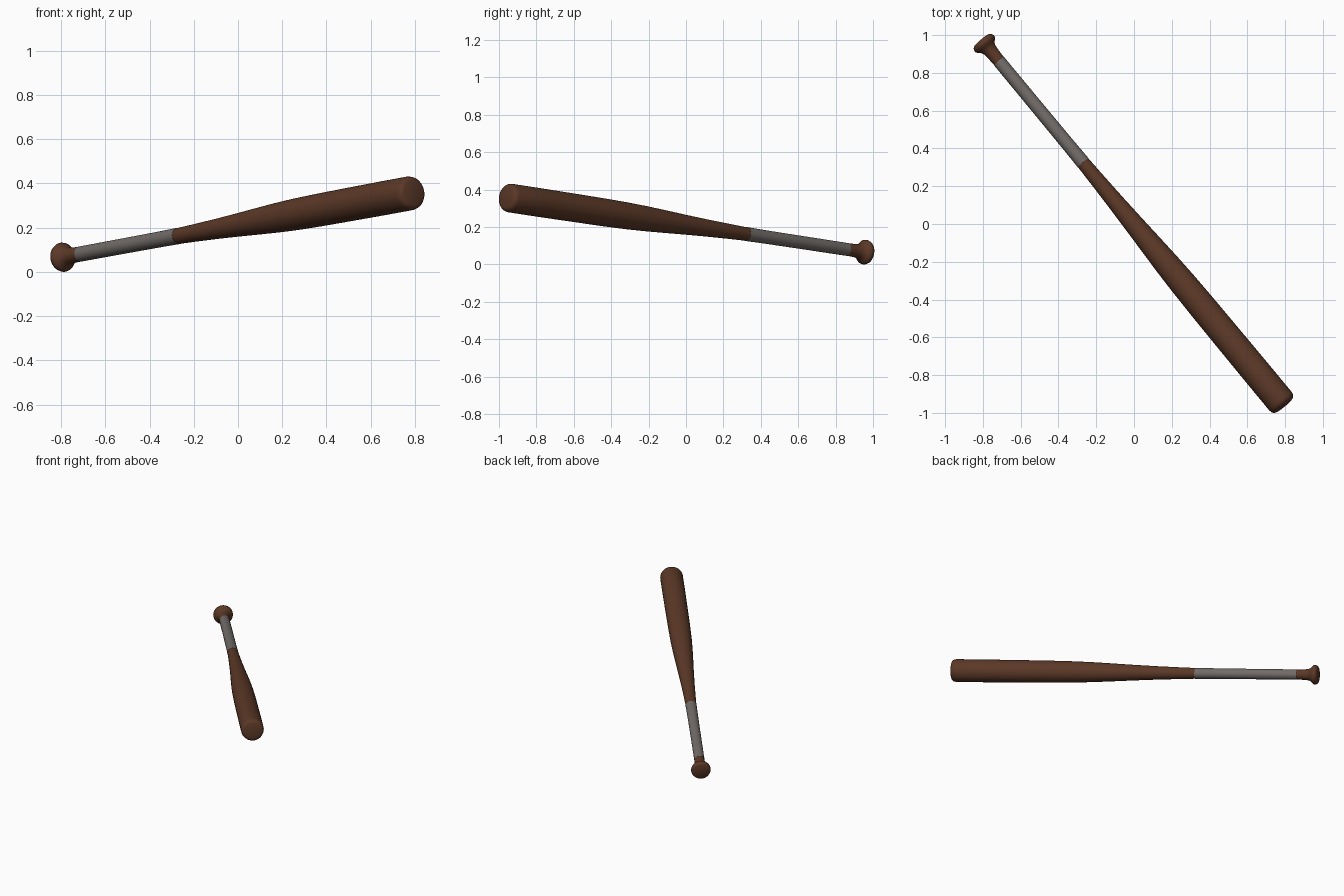
import bpy, bmesh, math
from mathutils import Vector

if "Cube" in bpy.data.objects:
    bpy.data.objects.remove(bpy.data.objects["Cube"])

SEGMENTS = 48
START = Vector((-0.793, 0.957, 0.066))            # centre of the knob
AXIS = Vector((1.58, -1.909, 0.291)).normalized()  # knob to barrel tip
TURN = AXIS.to_track_quat('Z', 'Y')


def material(name, rgb):
    m = bpy.data.materials.new(name)
    m.diffuse_color = (*rgb, 1)
    m.use_nodes = True
    m.node_tree.nodes["Principled BSDF"].inputs["Base Color"].default_value = m.diffuse_color
    return m


def lathe(name, profile, mat):
    """Spin (distance along axis, radius) points around the bat axis."""
    bm = bmesh.new()
    rings = []
    for t, r in profile:
        if r == 0:
            rings.append([bm.verts.new((0, 0, t))])
        else:
            rings.append([bm.verts.new((r * math.cos(a), r * math.sin(a), t))
                          for a in (2 * math.pi * i / SEGMENTS for i in range(SEGMENTS))])
    for a, b in zip(rings, rings[1:]):
        for i in range(SEGMENTS):
            j = (i + 1) % SEGMENTS
            if len(a) == 1:
                bm.faces.new((a[0], b[j], b[i]))
            elif len(b) == 1:
                bm.faces.new((a[i], a[j], b[0]))
            else:
                bm.faces.new((a[i], a[j], b[j], b[i]))
    bmesh.ops.recalc_face_normals(bm, faces=bm.faces)
    mesh = bpy.data.meshes.new(name)
    bm.to_mesh(mesh)
    bm.free()
    mesh.materials.append(mat)
    ob = bpy.data.objects.new(name, mesh)
    bpy.context.collection.objects.link(ob)
    ob.rotation_mode = 'QUATERNION'
    ob.rotation_quaternion = TURN
    ob.location = START
    bpy.ops.object.select_all(action='DESELECT')
    ob.select_set(True)
    bpy.context.view_layer.objects.active = ob
    bpy.ops.object.shade_smooth_by_angle(angle=math.radians(40))
    return ob


wood = material("brown_wood", (0.105, 0.040, 0.020))
grip = material("grey_tape", (0.165, 0.148, 0.140))

# Knob, handle, taper and barrel as one turned piece
lathe("wooden_bat", [
    (-0.020, 0), (-0.020, 0.052), (-0.014, 0.061), (0.0, 0.0665), (0.010, 0.065),
    (0.020, 0.057), (0.030, 0.045), (0.048, 0.038), (0.08, 0.035), (0.125, 0.0335),
    (0.45, 0.034), (0.70, 0.0348), (0.83, 0.0362), (0.95, 0.040), (1.10, 0.0455),
    (1.25, 0.0525), (1.40, 0.0605), (1.53, 0.0670), (1.66, 0.0715), (1.82, 0.0742),
    (2.05, 0.0757), (2.30, 0.0768), (2.478, 0.0768), (2.493, 0.0735),
    (2.503, 0.066), (2.507, 0.054), (2.509, 0)], wood)

# Grip tape sleeve around the handle, closed at both rims
lathe("grip_tape", [
    (0.125, 0.0330), (0.125, 0.0345), (0.45, 0.0350), (0.70, 0.0358),
    (0.828, 0.0372), (0.828, 0.0355)], grip)
